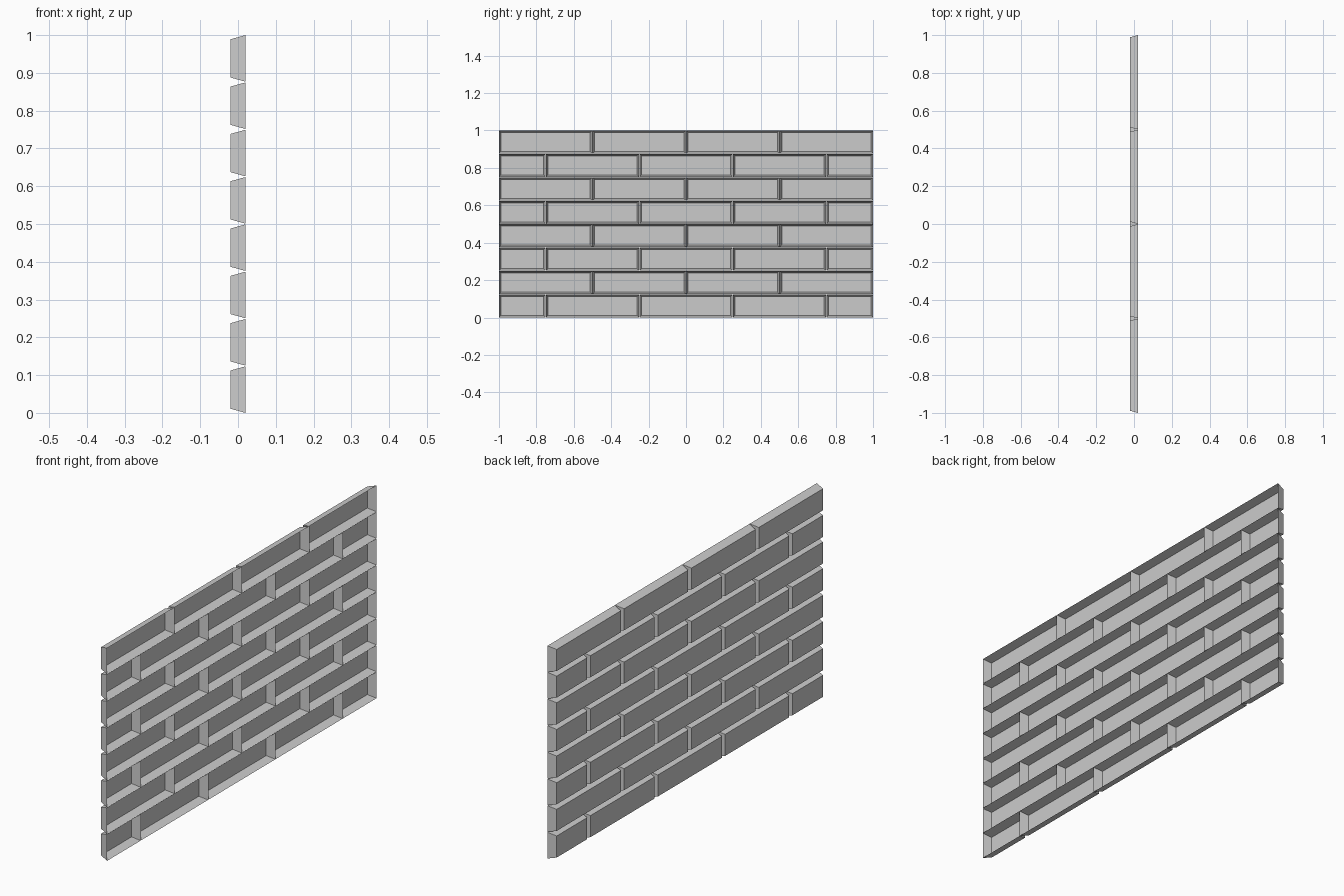
import bpy
import bmesh

cube = bpy.data.objects.get("Cube")
if cube:
    bpy.data.objects.remove(cube, do_unlink=True)

ROWS, GAP, INSET, HALF_DEPTH = 8, 0.002, 0.011, 0.02
PITCH = (1 + GAP) / ROWS

grey = bpy.data.materials.new("brick_grey")
grey.use_nodes = True
colour = (0.6, 0.6, 0.6, 1)
grey.diffuse_color = colour
grey.node_tree.nodes["Principled BSDF"].inputs["Base Color"].default_value = colour


def rectangle(bm, x, y0, y1, z0, z1):
    return [bm.verts.new((x, y, z)) for y, z in ((y0, z0), (y1, z0), (y1, z1), (y0, z1))]


def add_brick(bm, y0, y1, z0, z1):
    """Tapered brick shell, open on the +x side."""
    rim = rectangle(bm, HALF_DEPTH, y0, y1, z0, z1)
    face = rectangle(bm, -HALF_DEPTH, y0 + INSET, y1 - INSET, z0 + INSET, z1 - INSET)
    bm.faces.new(face[::-1])
    for i in range(4):
        j = (i + 1) % 4
        bm.faces.new((rim[i], face[i], face[j], rim[j]))


# Courses in running bond: half bricks end every other course
for row in range(ROWS):
    if row % 2 == 0:
        joints = [-1, -0.75, -0.25, 0.25, 0.75, 1]
    else:
        joints = [-1, -0.5, 0, 0.5, 1]
    z0 = row * PITCH
    bm = bmesh.new()
    for a, b in zip(joints, joints[1:]):
        y0 = a if a == -1 else a + GAP / 2
        y1 = b if b == 1 else b - GAP / 2
        add_brick(bm, y0, y1, z0, z0 + PITCH - GAP)
    # Face normals point away from the open side
    for f in bm.faces:
        f.normal_update()
        if f.normal.x > 0:
            f.normal_flip()
    mesh = bpy.data.meshes.new(f"brick_course_{row + 1}")
    bm.to_mesh(mesh)
    bm.free()
    mesh.materials.append(grey)
    obj = bpy.data.objects.new(f"brick_course_{row + 1}", mesh)
    bpy.context.collection.objects.link(obj)
